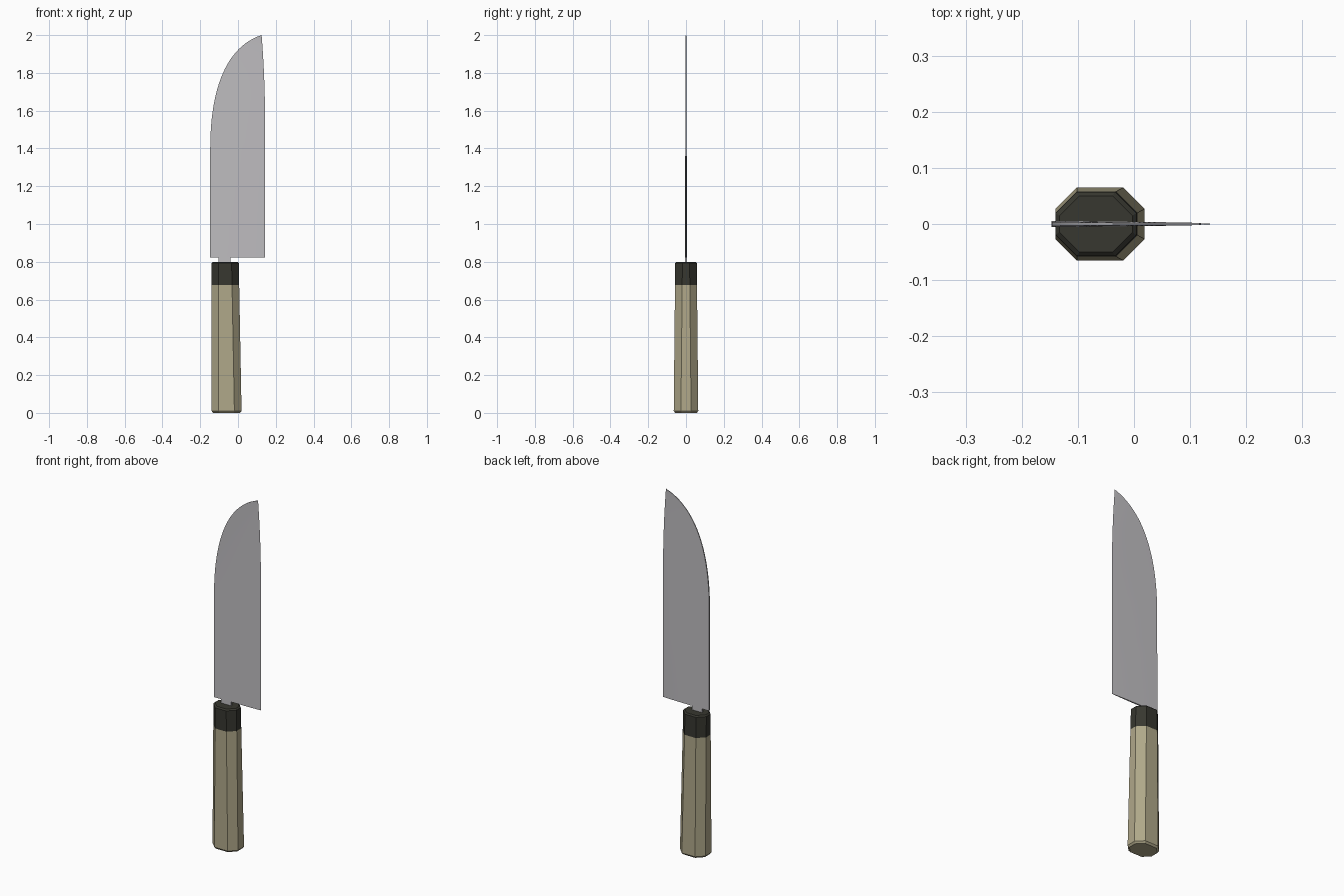
import bpy
import bmesh

cube = bpy.data.objects.get("Cube")
if cube:
    bpy.data.objects.remove(cube, do_unlink=True)


def material(name, rgb):
    mat = bpy.data.materials.new(name)
    mat.use_nodes = True
    mat.diffuse_color = (*rgb, 1)
    mat.node_tree.nodes["Principled BSDF"].inputs["Base Color"].default_value = (*rgb, 1)
    return mat


steel = material("steel grey", (0.52, 0.51, 0.53))
wood = material("pale wood", (0.43, 0.39, 0.25))
horn = material("dark horn", (0.038, 0.038, 0.029))


def loft(name, rings, mat):
    """Skin a stack of closed rings and cap both ends."""
    bm = bmesh.new()
    loops = [[bm.verts.new(p) for p in ring] for ring in rings]
    for low, high in zip(loops, loops[1:]):
        for i in range(len(low)):
            j = (i + 1) % len(low)
            bm.faces.new((low[i], low[j], high[j], high[i]))
    bm.faces.new(loops[0][::-1])
    bm.faces.new(loops[-1])
    bmesh.ops.remove_doubles(bm, verts=bm.verts, dist=0.00005)
    bmesh.ops.recalc_face_normals(bm, faces=bm.faces)
    mesh = bpy.data.meshes.new(name)
    bm.to_mesh(mesh)
    bm.free()
    mesh.materials.append(mat)
    obj = bpy.data.objects.new(name, mesh)
    bpy.context.collection.objects.link(obj)
    return obj


def octagon(z, inset=0.0):
    """Chamfered handle section, narrowing towards the blade."""
    t = z / 0.8
    left, right = -0.14 + inset, 0.019 - 0.015 * t - inset
    half = 0.065 - 0.008 * t - inset
    c = 0.038 - 0.4 * inset
    return [(left + c, -half, z), (right - c, -half, z), (right, c - half, z),
            (right, half - c, z), (right - c, half, z), (left + c, half, z),
            (left, half - c, z), (left, c - half, z)]


# Handle: wooden grip with a bevelled butt, and a dark ferrule
loft("grip", [octagon(0, 0.008), octagon(0.01), octagon(0.677)], wood)
loft("ferrule", [octagon(0.677), octagon(0.793), octagon(0.8, 0.007)], horn)


# Neck joining handle and blade
def rectangle(z):
    return [(-0.103, -0.004, z), (-0.04, -0.004, z), (-0.04, 0.004, z), (-0.103, 0.004, z)]


loft("neck", [rectangle(0.79), rectangle(0.83)], steel)


# Blade: straight heel, then a spine curving over to meet the edge at the tip
def bezier(a, b, c, d, t):
    s = 1 - t
    return a * s**3 + 3 * b * s * s * t + 3 * c * s * t * t + d * t**3


STEPS = 24
spine = [(-0.147, z) for z in (0.822, 1.0, 1.2)]
spine += [(bezier(-0.147, -0.147, -0.06, 0.125, i / STEPS),
           bezier(1.4, 1.72, 1.94, 2.0, i / STEPS)) for i in range(STEPS + 1)]


def blade_section(back, z):
    edge = 0.143 - 0.018 * (max(0, z - 1.55) / 0.45) ** 2
    half = 0.0058 - 0.004 * (z - 0.82) / 1.18
    shoulder = back + (edge - back) * 0.84
    thin = half * 0.45
    return [(back, -half, z), (shoulder, -thin, z), (edge, 0, z),
            (shoulder, thin, z), (back, half, z)]


# The last ring stops just short of the tip so that it stays a clean cap
rings = [blade_section(x, z) for x, z in spine[:-1]]
rings.append([(0.1245 + 0.0005 * (i == 2), y, 2.0)
              for i, y in enumerate((-0.001, -0.0005, 0, 0.0005, 0.001))])
blade = loft("blade", rings, steel)

bpy.ops.object.select_all(action="DESELECT")
blade.select_set(True)
bpy.context.view_layer.objects.active = blade
bpy.ops.object.shade_smooth_by_angle(angle=0.35)
